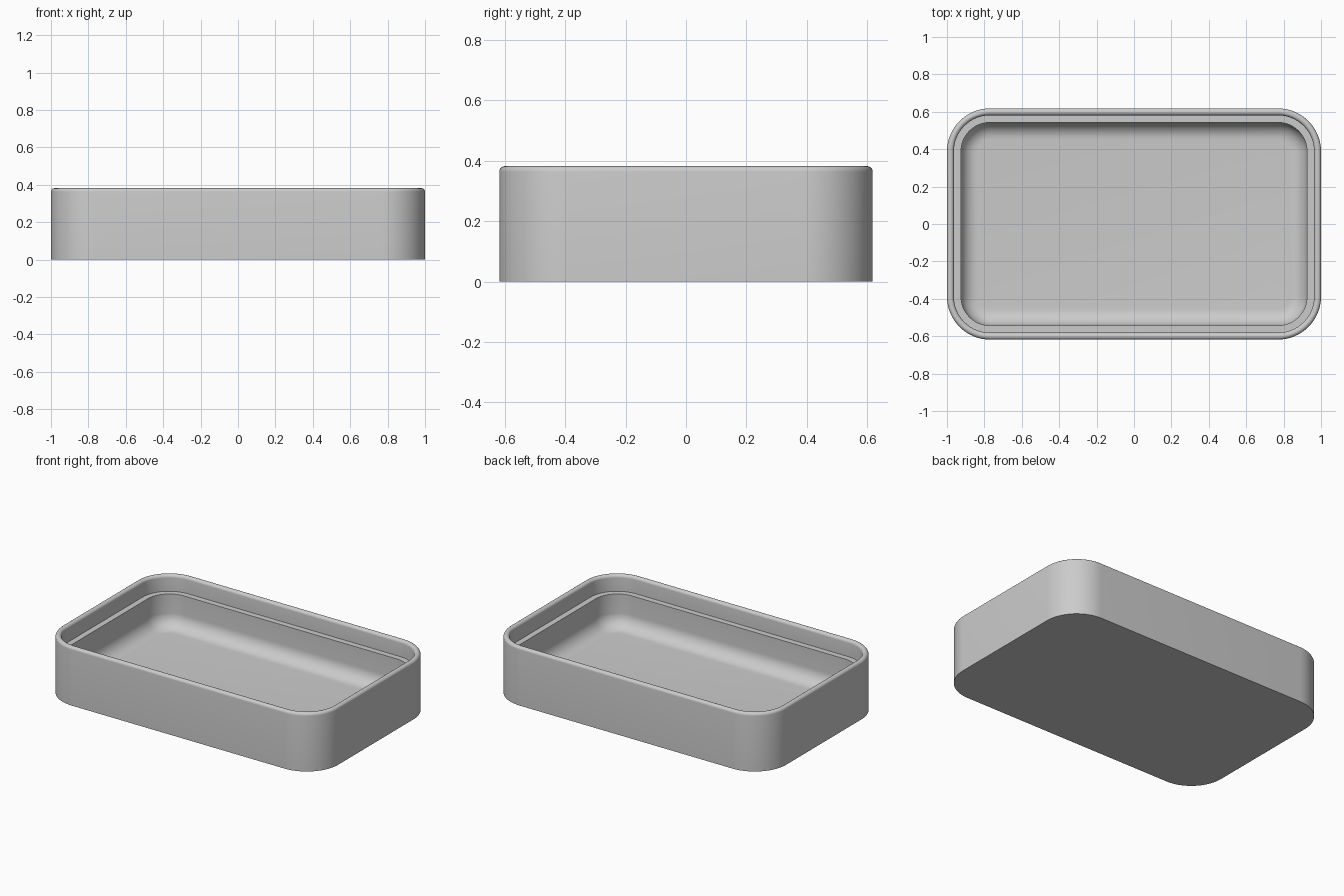
import bpy, bmesh
from math import sin, cos, pi, radians

# Overall dimensions
HALF_X, HALF_Y, HEIGHT = 1.0, 0.618, 0.382
CORNER = 0.23
LIP, WALL = 0.037, 0.075
LEDGE_Z, FLOOR_Z, FILLET = 0.275, 0.06, 0.09
CORNER_STEPS = 16

old = bpy.data.objects.get("Cube")
if old:
    bpy.data.objects.remove(old, do_unlink=True)

grey = bpy.data.materials.new("plain grey")
grey.use_nodes = True
grey.diffuse_color = (0.6, 0.6, 0.6, 1)
grey.node_tree.nodes["Principled BSDF"].inputs["Base Color"].default_value = (0.6, 0.6, 0.6, 1)


def arc(cx, cz, r, start, end, steps):
    """Points of an arc in the (inset, height) wall section."""
    angles = [radians(start + (end - start) * i / steps) for i in range(steps + 1)]
    return [(cx + r * cos(a), cz + r * sin(a)) for a in angles]


def rounded_ring(bm, inset, z):
    """Rounded rectangle of vertices, offset inward by inset."""
    r = CORNER - inset
    cx, cy = HALF_X - CORNER, HALF_Y - CORNER
    ring = []
    for q, (sx, sy) in enumerate([(1, 1), (-1, 1), (-1, -1), (1, -1)]):
        for i in range(CORNER_STEPS + 1):
            a = (q + i / CORNER_STEPS) * pi / 2
            ring.append(bm.verts.new((sx * cx + r * cos(a), sy * cy + r * sin(a), z)))
    return ring


# Wall section: outside, rounded lip, inner ledge, filleted floor
lip_r = LIP / 2
section = [(0, 0)]
section += arc(lip_r, HEIGHT - lip_r, lip_r, 180, 0, 12)
section += [(LIP, LEDGE_Z), (WALL, LEDGE_Z)]
section += arc(WALL + FILLET, FLOOR_Z + FILLET, FILLET, 180, 270, 10)

# Sweep the section around the tray and close base and floor
bm = bmesh.new()
rings = [rounded_ring(bm, inset, z) for inset, z in section]
for low, high in zip(rings, rings[1:]):
    for i in range(len(low)):
        j = (i + 1) % len(low)
        bm.faces.new((low[i], low[j], high[j], high[i]))
bm.faces.new(list(reversed(rings[0])))
bm.faces.new(rings[-1])
bmesh.ops.recalc_face_normals(bm, faces=bm.faces[:])

mesh = bpy.data.meshes.new("tray")
bm.to_mesh(mesh)
bm.free()
mesh.materials.append(grey)
tray = bpy.data.objects.new("tray", mesh)
bpy.context.collection.objects.link(tray)

# Smooth shading with crisp ledge and base edges
bpy.ops.object.select_all(action='DESELECT')
tray.select_set(True)
bpy.context.view_layer.objects.active = tray
bpy.ops.object.shade_smooth_by_angle(angle=radians(30))
